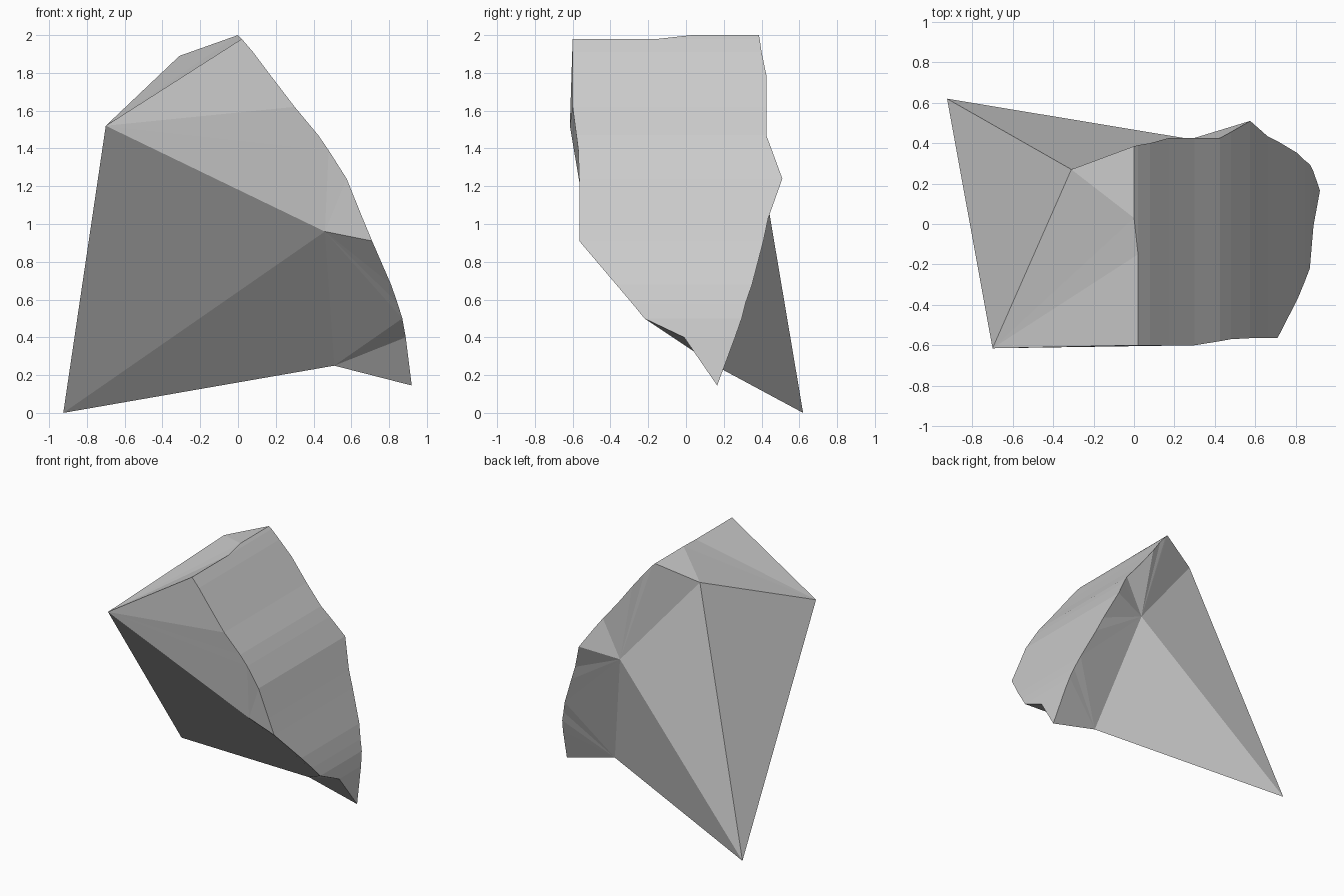
import bpy, bmesh

if "Cube" in bpy.data.objects:
    bpy.data.objects.remove(bpy.data.objects["Cube"])

bm = bmesh.new()
V = lambda x, y, z: bm.verts.new((x, y, z))


def fan(apex, chain):
    """Triangles from one corner to each step of an edge chain."""
    for a, b in zip(chain, chain[1:]):
        bm.faces.new((apex, a, b))


# Curved outer skin: x, z of the arc, then its front and back broken edge (y)
arc = [
    (.02, 1.98, -.60, .39), (.08, 1.91, -.60, .40), (.17, 1.79, -.60, .425),
    (.30, 1.62, -.60, .425), (.425, 1.47, -.58, .425), (.48, 1.39, -.57, .455),
    (.575, 1.24, -.565, .51), (.66, 1.03, -.565, .435), (.71, .91, -.565, .41),
    (.81, .68, -.37, .35), (.845, .58, -.285, .315), (.87, .50, -.22, .295),
    (.888, .40, -.01, .26)]
front = [V(x, yf, z) for x, z, yf, yb in arc]
back = [V(x, yb, z) for x, z, yf, yb in arc]
tip = V(.92, .165, .145)
for i in range(len(arc) - 1):
    bm.faces.new((front[i], back[i], back[i + 1], front[i + 1]))
bm.faces.new((front[-1], back[-1], tip))

# Crest of the arc
notch = V(.02, -.15, 1.98)
crest_front, crest_back = V(0, .03, 2), V(0, .385, 2)
bm.faces.new((notch, crest_front, crest_back, back[0]))
bm.faces.new((front[0], notch, back[0]))

# Corners of the broken inner side
foot = V(-.925, .62, 0)
left = V(-.70, -.615, 1.52)
top = V(-.31, .27, 1.89)
under = V(.51, .155, .25)
front_mid = V(.46, -.52, .96)
back_mid = V(.28, .42, 1.185)

# Top facets
fan(left, [front[0], notch, crest_front, top])
bm.faces.new((top, crest_front, crest_back))

# Front facets
fan(left, front[:6] + [front_mid])
fan(front_mid, front[5:12] + [under])
fan(under, front[11:] + [tip])

# Back facets
fan(back_mid, [top, crest_back] + back[:10] + [under])
fan(under, back[9:] + [tip])

# Inner facets meeting at the foot
fan(foot, [left, top, back_mid, under, front_mid, left])

bmesh.ops.recalc_face_normals(bm, faces=bm.faces)
mesh = bpy.data.meshes.new("rock_shard")
bm.to_mesh(mesh)
bm.free()
shard = bpy.data.objects.new("rock_shard", mesh)
bpy.context.collection.objects.link(shard)
